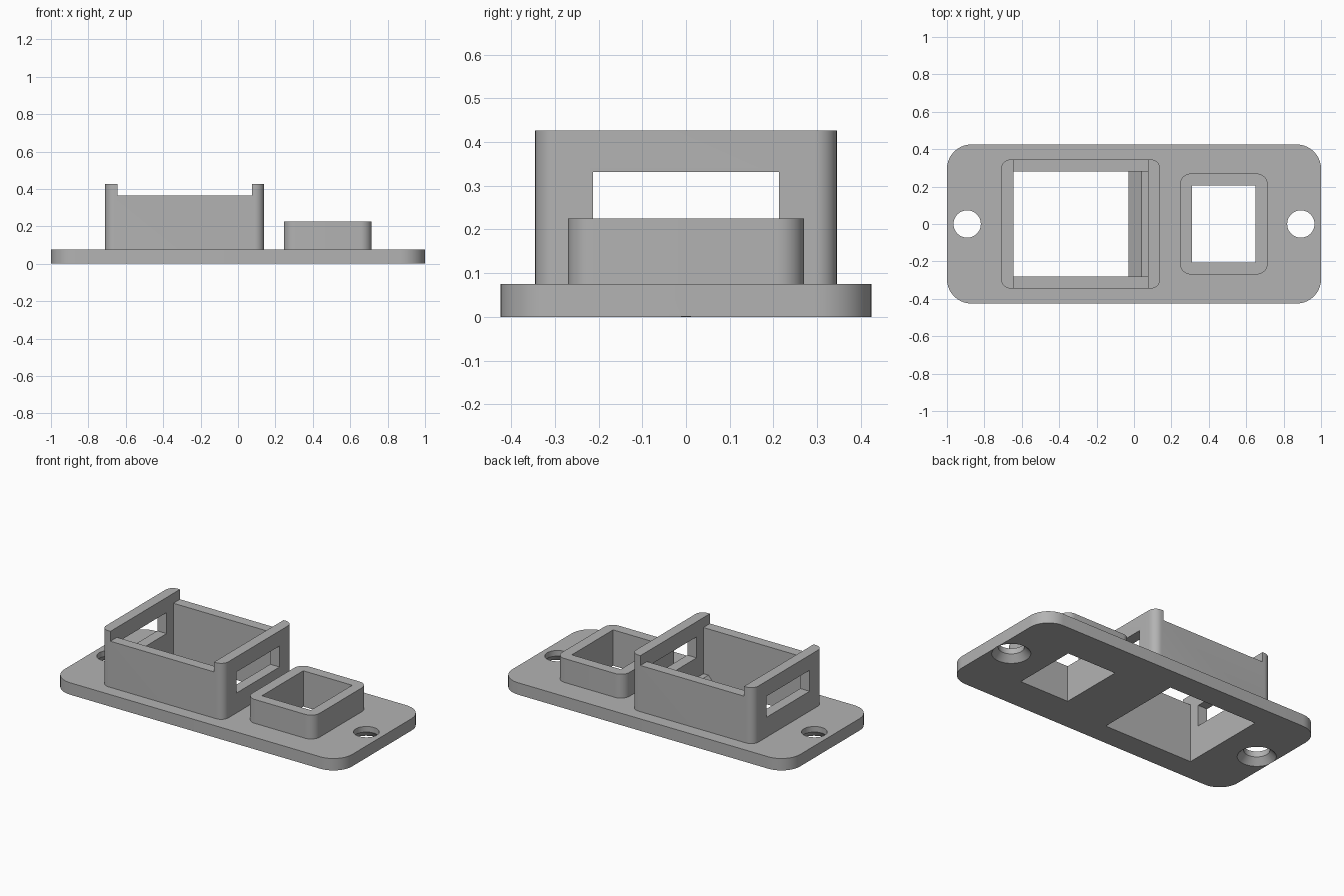
import bpy, bmesh
from math import cos, sin, pi, radians

if "Cube" in bpy.data.objects:
    bpy.data.objects.remove(bpy.data.objects["Cube"], do_unlink=True)

grey = bpy.data.materials.new("matte grey")
grey.use_nodes = True
COLOUR = (0.45, 0.45, 0.45, 1)
grey.diffuse_color = COLOUR
grey.node_tree.nodes["Principled BSDF"].inputs["Base Color"].default_value = COLOUR


def loft(name, rings):
    """Closed solid through a stack of matching point rings."""
    bm = bmesh.new()
    loops = [[bm.verts.new(p) for p in ring] for ring in rings]
    bm.faces.new(loops[0])
    bm.faces.new(loops[-1])
    n = len(loops[0])
    for a, b in zip(loops, loops[1:]):
        for i in range(n):
            j = (i + 1) % n
            bm.faces.new((a[i], a[j], b[j], b[i]))
    bmesh.ops.recalc_face_normals(bm, faces=bm.faces)
    mesh = bpy.data.meshes.new(name)
    bm.to_mesh(mesh)
    bm.free()
    mesh.materials.append(grey)
    obj = bpy.data.objects.new(name, mesh)
    bpy.context.collection.objects.link(obj)
    return obj


def rounded_block(name, x0, x1, half_y, z0, z1, r, steps=10):
    corners = [(x1 - r, half_y - r), (x0 + r, half_y - r),
               (x0 + r, r - half_y), (x1 - r, r - half_y)]
    outline = []
    for k, (cx, cy) in enumerate(corners):
        for i in range(steps + 1):
            a = (k + i / steps) * pi / 2
            outline.append((cx + r * cos(a), cy + r * sin(a)))
    return loft(name, [[(x, y, z) for x, y in outline] for z in (z0, z1)])


def prism_y(name, profile, half_y):
    """Profile in x and z, drawn out along y."""
    return loft(name, [[(x, y, z) for x, z in profile] for y in (-half_y, half_y)])


def box(name, x0, x1, half_y, z0, z1):
    return prism_y(name, [(x0, z0), (x1, z0), (x1, z1), (x0, z1)], half_y)


def turned(name, x, profile, n=48):
    return loft(name, [[(x + r * cos(2 * pi * i / n), r * sin(2 * pi * i / n), z)
                        for i in range(n)] for r, z in profile])


def carve(obj, cutters):
    bpy.ops.object.select_all(action="DESELECT")
    bpy.context.view_layer.objects.active = obj
    obj.select_set(True)
    for cutter in cutters:
        mod = obj.modifiers.new("cut", "BOOLEAN")
        mod.operation = "DIFFERENCE"
        mod.solver = "EXACT"
        mod.object = cutter
        bpy.ops.object.modifier_apply(modifier=mod.name)
        bpy.data.objects.remove(cutter, do_unlink=True)
    bpy.ops.object.shade_smooth_by_angle(angle=radians(30))


TOP = 0.075            # plate thickness
WALL_L, WALL_R = -0.645, 0.075   # inside faces of the tall frame

# Base plate with two openings, one with a sloping end, and countersunk holes
plate = rounded_block("base_plate", -1, 1, 0.425, 0, TOP, 0.13)
carve(plate, [
    prism_y("slope_cut", [(WALL_L, -TOP), (-0.1, -TOP), (0.11, 2 * TOP),
                          (WALL_L, 2 * TOP)], 0.28),
    box("small_cut", 0.31, 0.65, 0.205, -0.1, 0.2),
] + [turned("screw_cut", s * 0.892, [(0.119, -0.01), (0.109, 0), (0.073, 0.04), (0.073, 0.1)])
     for s in (-1, 1)])

# Tall frame: open box with raised ends and a window in each end
frame = rounded_block("tall_frame", -0.71, 0.14, 0.345, TOP, 0.427, 0.05)
carve(frame, [
    box("cavity_cut", WALL_L, WALL_R, 0.28, 0, 0.6),
    box("side_notch_cut", WALL_L, WALL_R, 0.5, 0.365, 0.6),
    box("window_cut", -0.9, 0.3, 0.213, 0.2, 0.332),
])

# Short collar around the small opening
collar = rounded_block("short_collar", 0.245, 0.715, 0.27, TOP, 0.225, 0.06)
carve(collar, [box("collar_cut", 0.31, 0.65, 0.205, 0, 0.4)])
